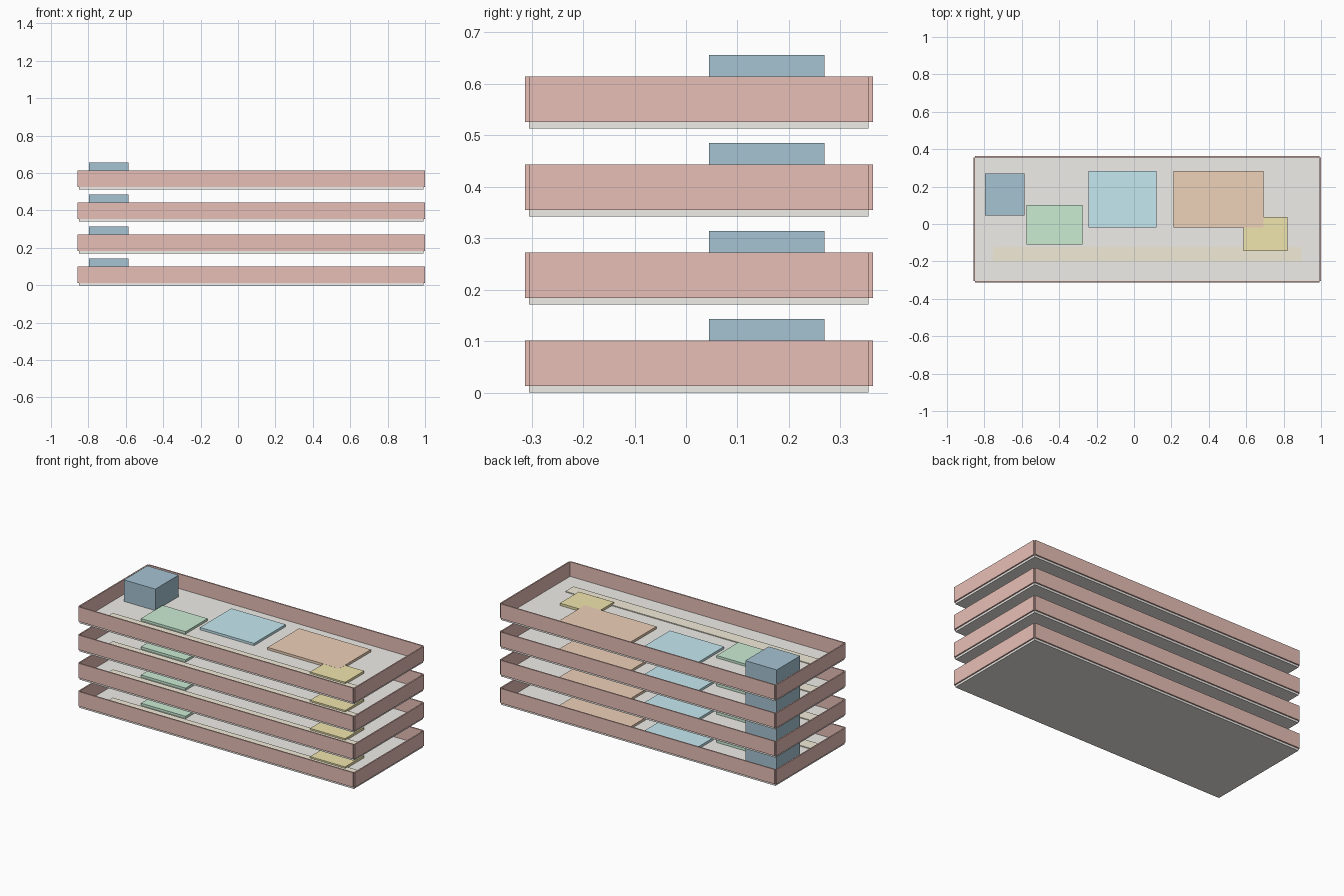
import bpy

if "Cube" in bpy.data.objects:
    bpy.data.objects.remove(bpy.data.objects["Cube"])

PITCH = 0.171          # floor to floor
SLAB = 0.0128          # slab thickness
WALL_TOP = 0.1015
T = 0.008              # wall thickness
X0, X1, Y0, Y1 = -0.849, 0.991, -0.305, 0.355   # slab outline


def material(name, rgb):
    m = bpy.data.materials.new(name)
    m.diffuse_color = (*rgb, 1)
    m.use_nodes = True
    m.node_tree.nodes["Principled BSDF"].inputs["Base Color"].default_value = m.diffuse_color
    return m


def box(name, x0, x1, y0, y1, z0, z1, mat):
    bpy.ops.mesh.primitive_cube_add(
        size=1, location=((x0 + x1) / 2, (y0 + y1) / 2, (z0 + z1) / 2))
    ob = bpy.context.object
    ob.name = name
    ob.scale = (x1 - x0, y1 - y0, z1 - z0)
    bpy.ops.object.transform_apply(location=False, rotation=False, scale=True)
    ob.data.materials.append(mat)
    return ob


slab_mat = material("slab_grey", (0.87, 0.85, 0.81))
wall_mat = material("wall_pink", (0.80, 0.52, 0.47))
core_mat = material("core_blue", (0.38, 0.55, 0.65))
hall_mat = material("corridor_cream", (0.88, 0.83, 0.68))

# room panels: x range, y range, material
rooms = {
    "green_room": (-0.575, -0.275, -0.109, 0.101, material("green", (0.59, 0.84, 0.65))),
    "blue_room": (-0.243, 0.120, -0.018, 0.284, material("light_blue", (0.56, 0.81, 0.88))),
    "orange_room": (0.211, 0.692, -0.018, 0.284, material("orange", (0.85, 0.64, 0.48))),
    "yellow_room": (0.585, 0.820, -0.145, 0.037, material("yellow", (0.87, 0.78, 0.42))),
}

for i in range(4):
    z = i * PITCH
    tag = f"_floor_{i + 1}"
    top = z + SLAB
    # floor slab
    box("slab" + tag, X0, X1, Y0, Y1, z, top, slab_mat)
    # perimeter walls, leaving small notches at the outer corners
    wz = (top, z + WALL_TOP, wall_mat)
    box("front_wall" + tag, X0, X1, Y0 - T, Y0, *wz)
    box("back_wall" + tag, X0, X1, Y1, Y1 + T, *wz)
    box("left_wall" + tag, X0 - T, X0, Y0, Y1, *wz)
    box("right_wall" + tag, X1, X1 + T, Y0, Y1, *wz)
    # stair core block
    box("stair_core" + tag, -0.797, -0.586, 0.045, 0.269, top, z + 0.143, core_mat)
    # corridor strip
    box("corridor" + tag, -0.753, 0.895, -0.200, -0.123, top, top + 0.005, hall_mat)
    # room panels (orange sits a hair above where it overlaps yellow)
    for name, (x0, x1, y0, y1, mat) in rooms.items():
        h = 0.0145 if name == "orange_room" else 0.014
        box(name + tag, x0, x1, y0, y1, top, top + h, mat)
